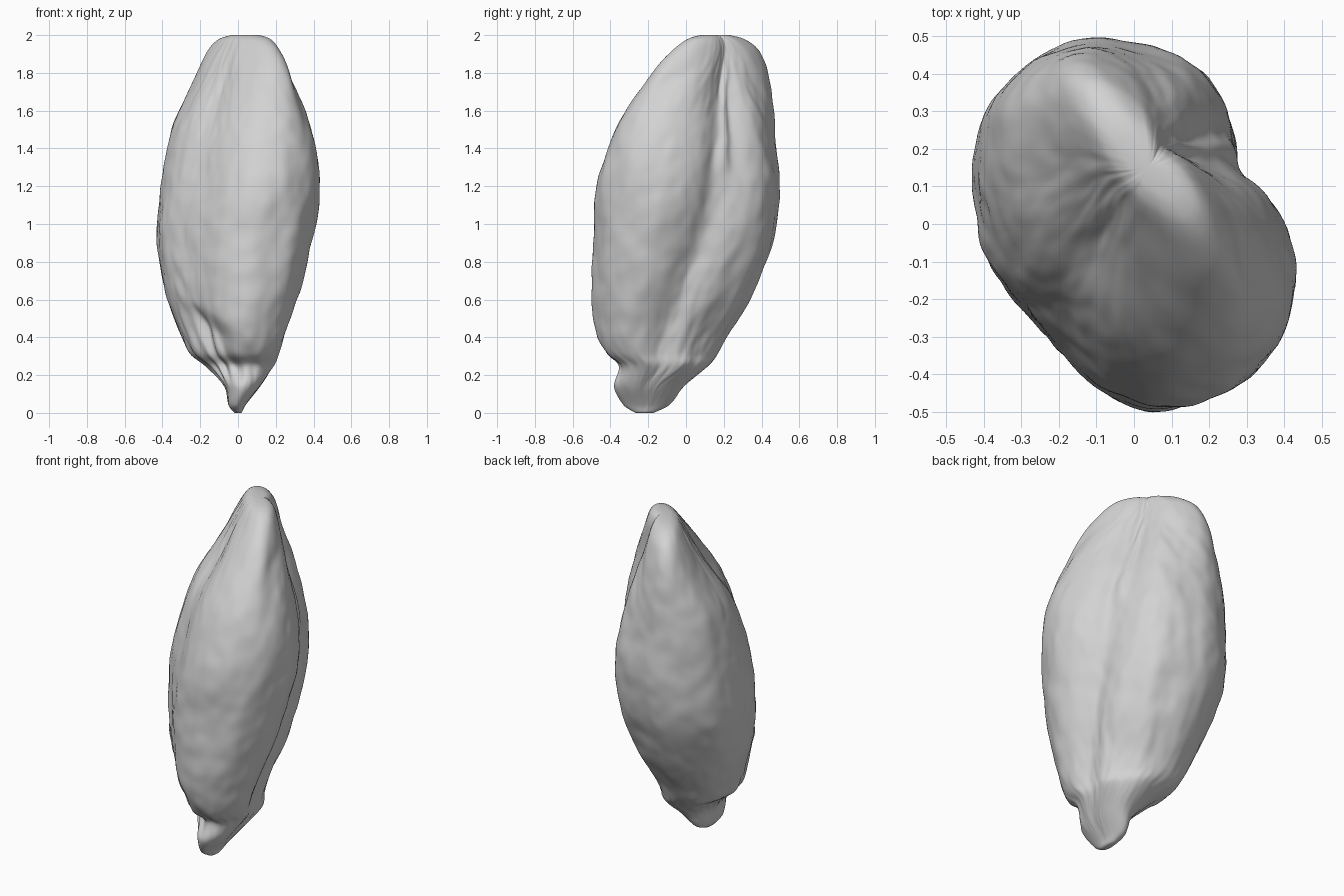
import bpy
import bmesh
import math
from mathutils import Vector, noise

default_cube = bpy.data.objects.get("Cube")
if default_cube:
    bpy.data.objects.remove(default_cube, do_unlink=True)

# Husk profile by height: z, x min, x max, y min, y max, diagonal lean of the section
PROFILE = [
    (0.0, -.02, .02, -.27, -.17, 0),
    (.04, -.05, .04, -.33, -.09, 0),
    (.14, -.07, .12, -.38, -.01, 0),
    (.25, -.17, .2, -.365, .12, -.1),
    (.31, -.25, .22, -.43, .17, -.2),
    (.4, -.3, .25, -.46, .22, -.25),
    (.6, -.37, .32, -.49, .34, -.25),
    (.9, -.43, .4, -.48, .46, -.25),
    (1.2, -.41, .43, -.46, .5, -.3),
    (1.5, -.35, .39, -.37, .475, -.42),
    (1.8, -.22, .28, -.18, .44, -.65),
    (1.92, -.16, .22, -.07, .39, -.72),
    (1.98, -.1, .17, .01, .31, -.72),
    (2.0, -.04, .12, .07, .24, -.72),
]

# Long groove by height: z, angle, width (degrees), depth
GROOVE = [
    (0.0, -10, 20, 0),
    (.15, -8, 20, .01),
    (.35, -2, 20, .04),
    (.6, 5, 20, .065),
    (1.0, 17, 21, .08),
    (1.4, 32, 24, .08),
    (1.8, 40, 36, .075),
    (2.0, 42, 42, .03),
]

# Broad swells and flats around the body: angle, width (degrees), height
CONTOURS = [
    (278, 12, .015),
    (232, 24, -.035),
    (125, 18, -.015),
    (66, 16, .025),
]

RINGS, SIDES = 150, 144


def sample(table, z):
    """Smooth cubic interpolation between the rows of a table."""
    i = 0
    while i < len(table) - 2 and z > table[i + 1][0]:
        i += 1
    p, q = table[i], table[i + 1]
    before, after = table[max(i - 1, 0)], table[min(i + 2, len(table) - 1)]
    span = q[0] - p[0]
    t = (z - p[0]) / span
    result = []
    for k in range(1, len(p)):
        m0 = (q[k] - before[k]) / (q[0] - before[0]) * span
        m1 = (after[k] - p[k]) / (after[0] - p[0]) * span
        d = q[k] - p[k]
        result.append(p[k] + t * (m0 + t * (3 * d - 2 * m0 - m1 + t * (m0 + m1 - 2 * d))))
    return result


def bump(angle, centre, width):
    """Bell-shaped weight around a direction, in degrees."""
    gap = (angle - centre + 180) % 360 - 180
    return math.exp(-(gap / width) ** 2)


def smooth(low, high, value):
    t = min(max((value - low) / (high - low), 0), 1)
    return t * t * (3 - 2 * t)


def surface_point(z, angle):
    x0, x1, y0, y1, lean = sample(PROFILE, z)
    a, b = (x1 - x0) / 2, (y1 - y0) / 2
    cx, cy = (x0 + x1) / 2, (y0 + y1) / 2
    c, s = math.cos(math.radians(angle)), math.sin(math.radians(angle))

    # Leaning elliptical section
    form = (c / a) ** 2 + (s / b) ** 2 - 2 * lean * c * s / (a * b)
    r = math.sqrt((1 - lean * lean) / form)
    body = smooth(.2, .6, z) * (1 - smooth(1.6, 2, z))

    # Groove with a rib running up inside it
    centre, width, depth = sample(GROOVE, z)
    cut = depth * bump(angle, centre, width)
    rib = smooth(1.1, 1.4, z) * (1 - smooth(1.75, 1.95, z))
    cut -= .03 * rib * bump(angle, centre + 3, 8)
    r -= r * .6 * math.tanh(cut / (r * .6))

    # Soft keel, flats and rims along the body
    for direction, spread, height in CONTOURS:
        r += height * body * bump(angle, direction, spread)

    # Shallow dent high on the left face
    r -= .015 * smooth(1.35, 1.55, z) * (1 - smooth(1.75, 1.9, z)) * bump(angle, 322, 8)

    # Folded shoulder above the stem, with pleats beneath it
    x = cx + r * c
    fold = .42 - .62 * x
    under = 1 - smooth(fold - .08, fold + .03, z)
    mask = under * smooth(.12, .28, z) * bump(angle, 245, 36)
    r -= mask * (.05 + .014 * math.sin(math.radians(angle * 15) + z * 9))

    # Fine wrinkles
    place = Vector((c * 3, s * 3, z * 4))
    strength = .012 * smooth(0, .3, z) * (1 - .6 * smooth(1.7, 2, z))
    r += strength * noise.noise(place) + strength * .5 * noise.noise(place * 2.7)
    return Vector((cx + r * c, cy + r * s, z))


# Loft the rings, packed closer together at both tips
bm = bmesh.new()
rings = []
for i in range(RINGS + 1):
    t = i / RINGS
    z = 2 * (.5 * t + .5 * smooth(0, 1, t))
    rings.append([bm.verts.new(surface_point(z, 360 * j / SIDES)) for j in range(SIDES)])

for lower, upper in zip(rings, rings[1:]):
    for j in range(SIDES):
        k = (j + 1) % SIDES
        bm.faces.new((lower[j], lower[k], upper[k], upper[j]))

# Close both tips
for ring, flip in ((rings[0], True), (rings[-1], False)):
    middle = bm.verts.new(sum((v.co for v in ring), Vector()) / SIDES)
    for j in range(SIDES):
        pair = [ring[j], ring[(j + 1) % SIDES]]
        if flip:
            pair.reverse()
        bm.faces.new((*pair, middle))

bmesh.ops.smooth_vert(bm, verts=bm.verts, factor=.5, use_axis_x=True, use_axis_y=True)
for face in bm.faces:
    face.smooth = True

mesh = bpy.data.meshes.new("seed_husk")
bm.to_mesh(mesh)
bm.free()
husk = bpy.data.objects.new("seed_husk", mesh)
bpy.context.collection.objects.link(husk)

# Plain grey
grey = bpy.data.materials.new("pale_grey")
grey.use_nodes = True
colour = (.65, .65, .65, 1)
grey.diffuse_color = colour
grey.node_tree.nodes["Principled BSDF"].inputs["Base Color"].default_value = colour
mesh.materials.append(grey)
